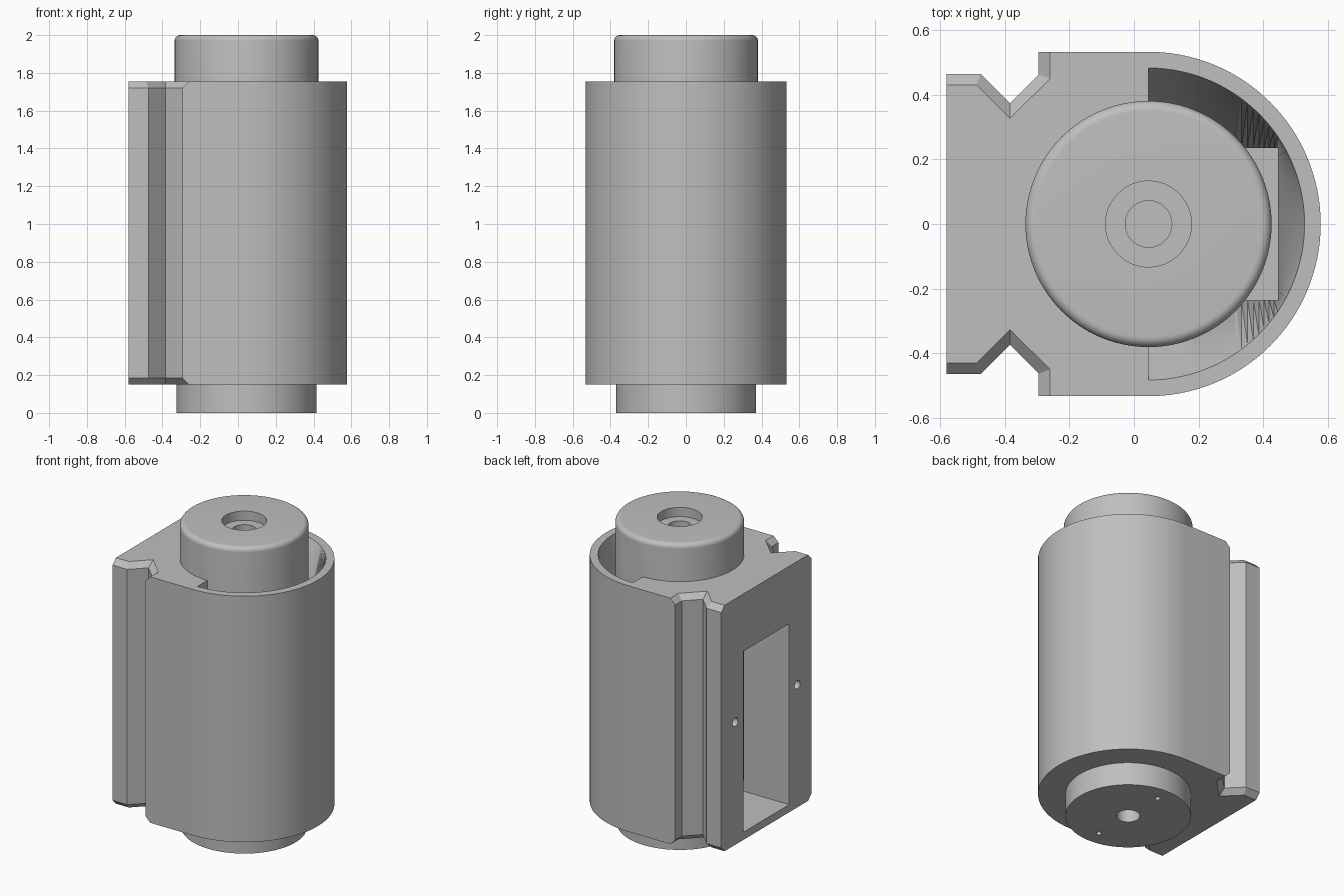
import bpy, bmesh, math

if "Cube" in bpy.data.objects:
    bpy.data.objects.remove(bpy.data.objects["Cube"])

CX = 0.045          # axis of the round parts
grey = bpy.data.materials.new("plain grey")
grey.diffuse_color = (0.52, 0.52, 0.52, 1)
grey.use_nodes = True
grey.node_tree.nodes["Principled BSDF"].inputs["Base Color"].default_value = grey.diffuse_color


def finish(name, bm):
    bmesh.ops.recalc_face_normals(bm, faces=bm.faces)
    me = bpy.data.meshes.new(name)
    bm.to_mesh(me)
    bm.free()
    ob = bpy.data.objects.new(name, me)
    bpy.context.collection.objects.link(ob)
    me.materials.append(grey)
    return ob


def loft(name, rings):
    """Closed solid through rings of equal point count."""
    bm = bmesh.new()
    vs = [[bm.verts.new(p) for p in r] for r in rings]
    n = len(vs[0])
    for a, b in zip(vs, vs[1:]):
        for i in range(n):
            j = (i + 1) % n
            bm.faces.new((a[i], a[j], b[j], b[i]))
    bm.faces.new(vs[0][::-1])
    bm.faces.new(vs[-1])
    return finish(name, bm)


def lathe(name, profile, x=CX, y=0, n=96):
    """Solid of revolution; profile runs (radius, z) from axis to axis."""
    bm = bmesh.new()
    vs = [bm.verts.new((x + r, y, z)) for r, z in profile]
    es = [bm.edges.new(p) for p in zip(vs, vs[1:])]
    bmesh.ops.spin(bm, geom=vs + es, cent=(x, y, 0), axis=(0, 0, 1),
                   angle=math.tau, steps=n)
    bmesh.ops.remove_doubles(bm, verts=bm.verts, dist=1e-5)
    return finish(name, bm)


def box(name, x0, x1, y, z0, z1):
    return loft(name, [[(x0, -y, z), (x1, -y, z), (x1, y, z), (x0, y, z)]
                       for z in (z0, z1)])


def cut(ob, cutter):
    m = ob.modifiers.new("cut", 'BOOLEAN')
    m.operation, m.solver, m.object = 'DIFFERENCE', 'EXACT', cutter
    bpy.context.view_layer.objects.active = ob
    bpy.ops.object.modifier_apply(modifier=m.name)
    bpy.data.objects.remove(cutter)


def smooth(ob):
    bpy.ops.object.select_all(action='DESELECT')
    ob.select_set(True)
    bpy.context.view_layer.objects.active = ob
    bpy.ops.object.shade_smooth_by_angle(angle=math.radians(30))


# Housing: round front, flat mounting end with V grooves and chamfered ends
def outline(side, z):
    pts = side + [(CX + 0.533 * math.sin(t), 0.533 * math.cos(t))
                  for t in [math.pi / 2 * i / 32 for i in range(33)]]
    pts += [(x, -y) for x, y in pts[-2::-1]]
    return [(x, y, z) for x, y in pts]


wide = [(-0.58, 0.465), (-0.475, 0.465), (-0.384, 0.374), (-0.295, 0.463), (-0.295, 0.533)]
inset = [(-0.58, 0.43), (-0.487, 0.43), (-0.384, 0.327), (-0.26, 0.45), (-0.26, 0.533)]
housing = loft("housing", [outline(inset, 0.15), outline(wide, 0.185),
                           outline(wide, 1.72), outline(inset, 1.755)])

# Rectangular window running in from the flat end
cut(housing, box("window_cutter", -0.7, 0.445, 0.235, 0.2, 1.38))

# Funnel from a half circle at the top down to the rectangular chamber
corner = math.acos(0.4 / 0.483)
angles = [-math.pi / 2 + math.pi * i / 64 for i in range(65)]
angles = sorted(angles + [-corner, corner])
top = [(CX + 0.483 * math.cos(t), 0.483 * math.sin(t)) for t in angles]
low = [(min(x, 0.445), max(-0.235, min(0.235, y))) for x, y in top]
bm = bmesh.new()
rings = [[bm.verts.new((x, y, z)) for x, y in pts]
         for pts, z in ((low, 1.37), (top, 1.755), (top, 1.85))]
for a, b in zip(rings, rings[1:]):
    for i in range(len(a)):
        j = (i + 1) % len(a)
        bm.faces.new((a[i], a[j], b[j], b[i]))
bm.faces.new(rings[0])
bm.faces.new(rings[-1])
bmesh.ops.remove_doubles(bm, verts=bm.verts, dist=1e-5)
bmesh.ops.triangulate(bm, faces=bm.faces)
cut(housing, finish("funnel_cutter", bm))

# Two screw holes beside the window
for s in (-1, 1):
    hole = [[(x, s * 0.32 + 0.028 * math.cos(a), 0.95 + 0.028 * math.sin(a))
             for a in [math.tau * i / 24 for i in range(24)]] for x in (-0.7, -0.45)]
    cut(housing, loft("screw_cutter", hole))
smooth(housing)

# Inner cylinder: rounded top with stepped recess, narrower foot with centre hole
fillet = [(0.35 + 0.031 * math.cos(t), 1.969 + 0.031 * math.sin(t))
          for t in [math.pi / 2 * i / 8 for i in range(9)]]
core = lathe("core_cylinder",
             [(0, 0.12), (0.07, 0.12), (0.07, 0), (0.371, 0), (0.371, 0.3), (0.381, 0.3)]
             + fillet + [(0.133, 2), (0.133, 1.94), (0.072, 1.94), (0.072, 1.85), (0, 1.85)])
for s in (-1, 1):
    cut(core, lathe("pin_cutter", [(0, -0.05), (0.016, -0.05), (0.016, 0.08), (0, 0.08)],
                    y=s * 0.27, n=20))
smooth(core)
